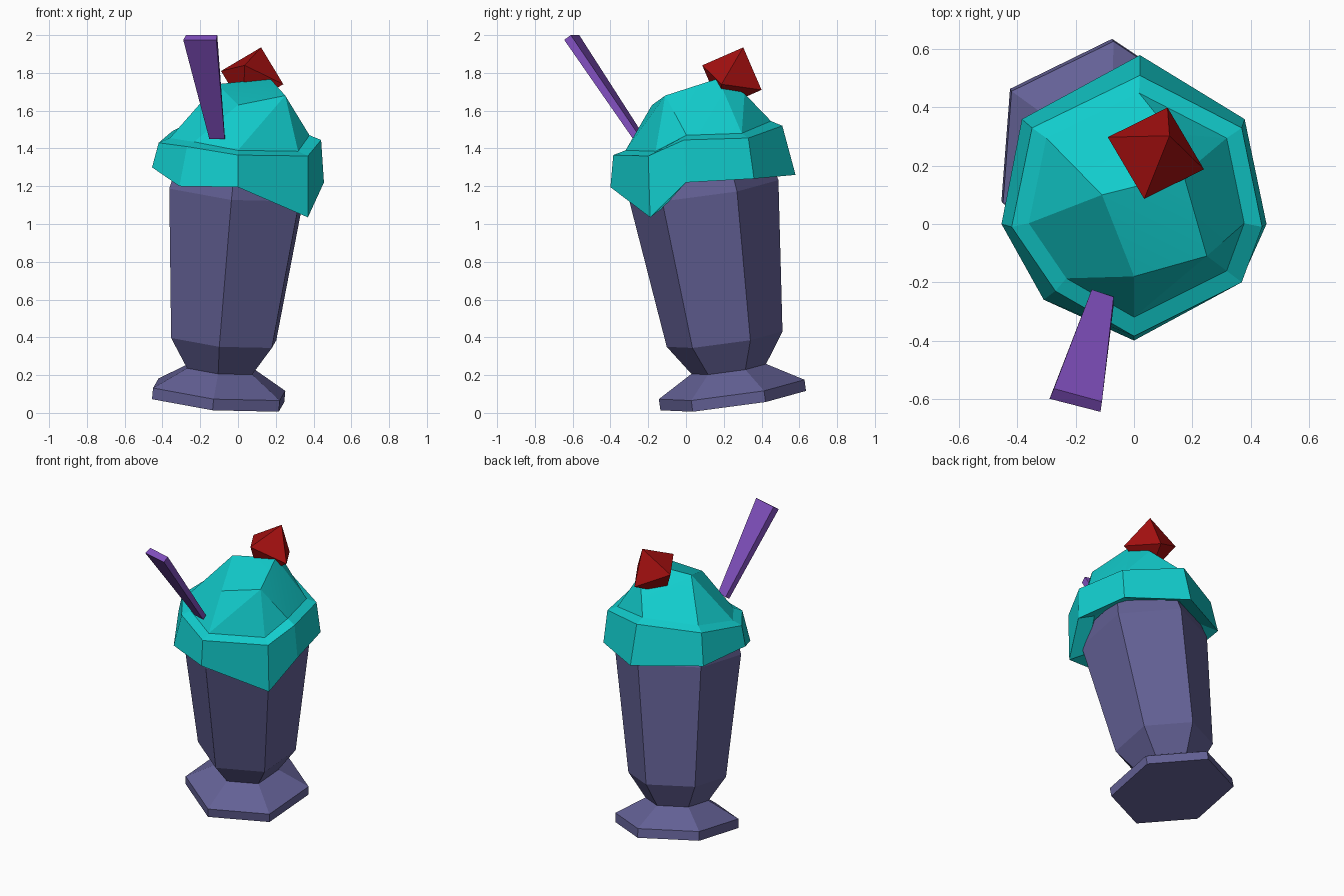
import bpy, bmesh, math
from mathutils import Vector, Matrix

cube = bpy.data.objects.get("Cube")
if cube:
    bpy.data.objects.remove(cube, do_unlink=True)


def make_material(name, color):
    mat = bpy.data.materials.new(name)
    mat.use_nodes = True
    mat.diffuse_color = (*color, 1)
    mat.node_tree.nodes["Principled BSDF"].inputs["Base Color"].default_value = (*color, 1)
    return mat


glass_violet = make_material("dusty violet", (0.127, 0.12, 0.305))
cream_teal = make_material("bright teal", (0.006, 0.61, 0.61))
cherry_red = make_material("cherry red", (0.37, 0.005, 0.005))
straw_purple = make_material("vivid purple", (0.22, 0.08, 0.52))


def finish(name, bm, mat, smooth_angle=None):
    """Turn a bmesh into a coloured object."""
    bmesh.ops.recalc_face_normals(bm, faces=bm.faces)
    mesh = bpy.data.meshes.new(name)
    bm.to_mesh(mesh)
    bm.free()
    mesh.materials.append(mat)
    obj = bpy.data.objects.new(name, mesh)
    bpy.context.collection.objects.link(obj)
    if smooth_angle:
        bpy.ops.object.select_all(action='DESELECT')
        obj.select_set(True)
        bpy.context.view_layer.objects.active = obj
        bpy.ops.object.shade_smooth_by_angle(angle=math.radians(smooth_angle))
    return obj


def loft(name, rings, mat, cap_start=True, cap_end=True):
    """Bridge successive rings of points with quads."""
    bm = bmesh.new()
    loops = [[bm.verts.new(p) for p in ring] for ring in rings]
    count = len(rings[0])
    for low, high in zip(loops, loops[1:]):
        for i in range(count):
            j = (i + 1) % count
            bm.faces.new((low[i], low[j], high[j], high[i]))
    if cap_start:
        bm.faces.new(loops[0][::-1])
    if cap_end:
        bm.faces.new(loops[-1])
    return finish(name, bm, mat)


def hull(name, points, mat, smooth_angle=None):
    """Wrap points in a faceted convex solid."""
    bm = bmesh.new()
    verts = [bm.verts.new(p) for p in points]
    result = bmesh.ops.convex_hull(bm, input=verts)
    loose = [v for v in result["geom_interior"] if isinstance(v, bmesh.types.BMVert)]
    bmesh.ops.delete(bm, geom=loose, context='VERTS')
    bmesh.ops.dissolve_limit(bm, angle_limit=math.radians(2), verts=bm.verts, edges=bm.edges)
    return finish(name, bm, mat, smooth_angle)


# Tilted six-sided glass: foot, neck and flaring bowl in one profile
axis = Vector((0.09, -0.14, 1))
tilt = Matrix.Translation((-0.105, 0.25, 0.065)) @ \
    Vector((0, 0, 1)).rotation_difference(axis).to_matrix().to_4x4()
profile = [(0.39, 0), (0.39, 0.06), (0.2, 0.17), (0.31, 0.33), (0.4, 1.13), (0.37, 1.25)]
rings = []
for radius, height in profile:
    angles = [math.radians(26 + 60 * k) for k in range(6)]
    rings.append([tilt @ Vector((radius * math.cos(a), radius * math.sin(a), height))
                  for a in angles])
loft("glass", rings, glass_violet)


def shrink(ring, factor, lift):
    """Scale a ring toward the middle of the cream and raise it."""
    mid = Vector((0, 0.08, 0))
    return [Vector((mid.x + (p.x - mid.x) * factor,
                    mid.y + (p.y - mid.y) * factor, p.z + lift)) for p in ring]


# Drooping cream rim with one low drip at the front left
rim_low = [Vector(p) for p in (
    (0, -0.4, 1.195), (0.37, -0.19, 1.035), (0.455, 0, 1.22), (0.38, 0.36, 1.24),
    (0.02, 0.58, 1.26), (-0.385, 0.36, 1.28), (-0.455, 0, 1.3), (-0.31, -0.26, 1.2))]
rim_high = [Vector(p) for p in (
    (0, -0.385, 1.365), (0.37, -0.2, 1.36), (0.44, -0.01, 1.445), (0.37, 0.33, 1.455),
    (0.02, 0.51, 1.52), (-0.35, 0.33, 1.49), (-0.42, -0.01, 1.43), (-0.27, -0.23, 1.41))]
dome_base = shrink(rim_high, 0.86, 0.025)
loft("cream_rim", [shrink(rim_low, 0.75, 0.05), rim_low, rim_high, dome_base], cream_teal)

# Faceted cream dome
peaks = [(0, -0.18, 1.63), (0.25, -0.11, 1.68), (-0.11, 0.1, 1.74),
         (0.17, 0.17, 1.77), (0.13, 0.31, 1.69)]
hull("cream_dome", dome_base + [Vector(p) for p in peaks], cream_teal, 20)

# Cherry: an eight-sided gem shape leaning back
center = Vector((0.075, 0.243, 1.775))
spokes = [Vector((0.047, 0.06, 0.16)), Vector((0.165, -0.055, -0.035)),
          Vector((0.04, 0.157, -0.065))]
hull("cherry", [center + s * side for s in spokes for side in (1, -1)], cherry_red)

# Flat tapered straw leaning out over the front
tip = [Vector(p) for p in ((-0.29, -0.6, 1.975), (-0.115, -0.645, 1.975),
                           (-0.11, -0.61, 2), (-0.275, -0.565, 2))]
root = [Vector(p) for p in ((-0.152, -0.255, 1.45), (-0.07, -0.28, 1.45),
                            (-0.07, -0.25, 1.47), (-0.145, -0.225, 1.47))]
loft("straw", [root, tip], straw_purple)
